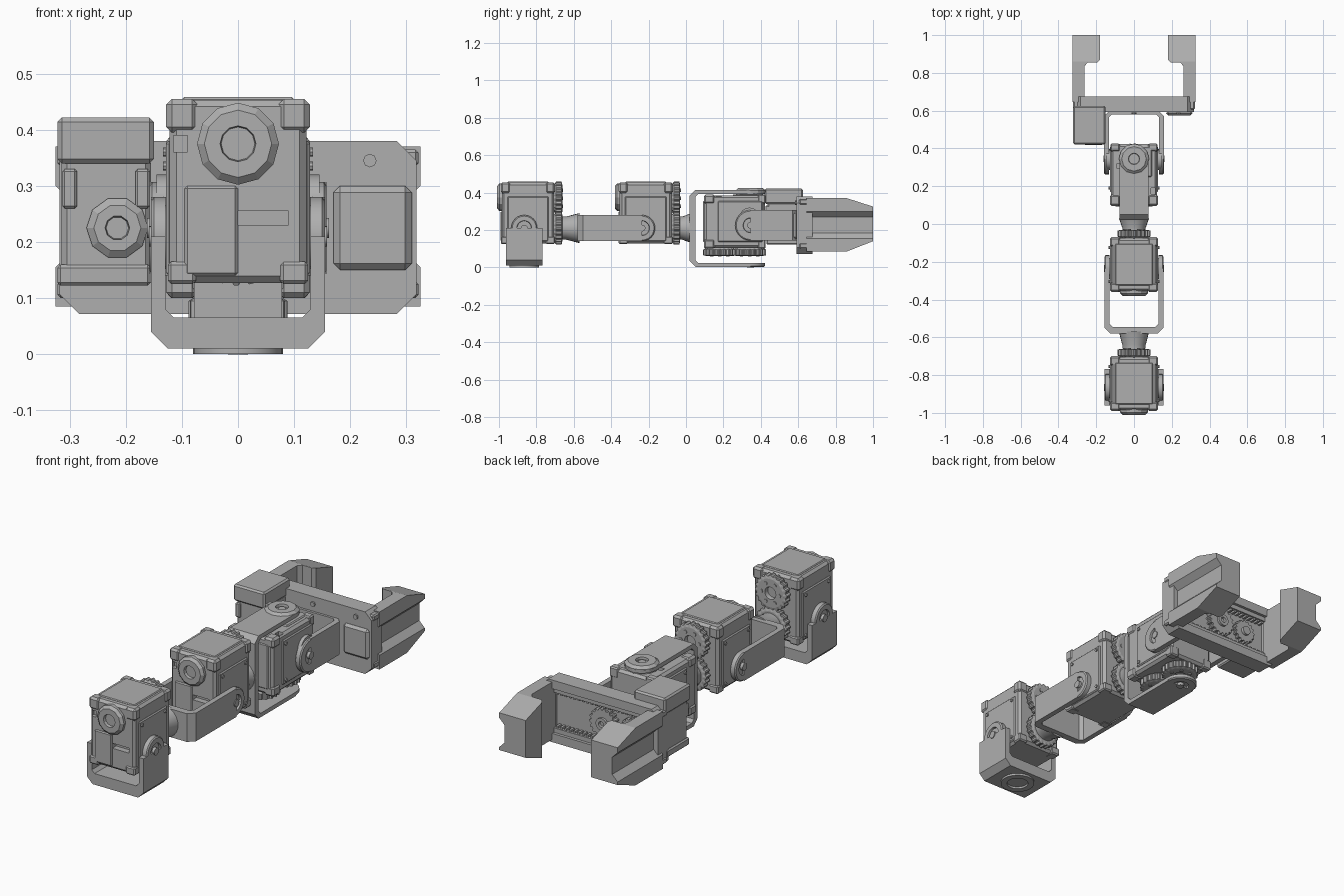
import bpy, bmesh
from math import pi, cos, sin
from mathutils import Matrix, Vector

cube = bpy.data.objects.get("Cube")
if cube:
    bpy.data.objects.remove(cube, do_unlink=True)

grey = bpy.data.materials.new("satin grey")
grey.use_nodes = True
COLOR = (0.43, 0.43, 0.43, 1)
grey.diffuse_color = COLOR
grey.node_tree.nodes["Principled BSDF"].inputs["Base Color"].default_value = COLOR


def frame(pos, x, y, z):
    """Placement whose local axes point along x, y and z."""
    rot = Matrix((Vector(x), Vector(y), Vector(z))).transposed().to_4x4()
    return Matrix.Translation(pos) @ rot


X, Y, Z = Vector((1, 0, 0)), Vector((0, 1, 0)), Vector((0, 0, 1))
WORLD = Matrix()


def finish(name, bm, M):
    bmesh.ops.recalc_face_normals(bm, faces=bm.faces)
    bm.transform(M)
    me = bpy.data.meshes.new(name)
    bm.to_mesh(me)
    bm.free()
    me.materials.append(grey)
    ob = bpy.data.objects.new(name, me)
    bpy.context.collection.objects.link(ob)
    return ob


def box(name, M, lo, hi, bevel=0.0):
    bm = bmesh.new()
    bmesh.ops.create_cube(bm, size=1)
    for v in bm.verts:
        v.co = [l + (c + 0.5) * (h - l) for c, l, h in zip(v.co, lo, hi)]
    if bevel:
        bmesh.ops.bevel(bm, geom=bm.edges[:], offset=bevel, segments=1, affect='EDGES')
    return finish(name, bm, M)


def prism(name, M, pts, lo, hi):
    """Outline in local x/y extruded along local z."""
    bm = bmesh.new()
    face = bm.faces.new([bm.verts.new((a, b, lo)) for a, b in pts])
    new = bmesh.ops.extrude_face_region(bm, geom=[face])["geom"]
    bmesh.ops.translate(bm, vec=(0, 0, hi - lo),
                        verts=[v for v in new if isinstance(v, bmesh.types.BMVert)])
    return finish(name, bm, M)


def lathe(name, M, prof, n=24, tooth=0.0):
    """Radius/height profile turned about local z; outer rings may be toothed."""
    bm = bmesh.new()
    top = max(r for r, h in prof)
    rings = []
    for r, h in prof:
        ring = []
        for i in range(n):
            k = r - (tooth if r == top and i % 4 > 1 else 0)
            a = 2 * pi * i / n
            ring.append(bm.verts.new((k * cos(a), k * sin(a), h)))
        rings.append(ring)
    for a, b in zip(rings, rings[1:]):
        for i in range(n):
            j = (i + 1) % n
            bm.faces.new((a[i], a[j], b[j], b[i]))
    bm.faces.new(rings[0])
    bm.faces.new(rings[-1])
    return finish(name, bm, M)


def boolean(ob, tool, op='DIFFERENCE'):
    mod = ob.modifiers.new("cut", 'BOOLEAN')
    mod.object, mod.operation, mod.solver = tool, op, 'EXACT'
    bpy.context.view_layer.objects.active = ob
    bpy.ops.object.modifier_apply(modifier=mod.name)
    bpy.data.objects.remove(tool, do_unlink=True)


def servo(name, M, disc_z):
    """Actuator block: origin on its side pivot, front on local -y."""
    body = box(name + "_body", M, (-.122, -.12, -.083), (.122, .16, .243), .012)
    boolean(body, box("slot_cutter", M, (.0, -.14, .02), (.09, -.09, .045)))
    boolean(body, box("port_cutter", M, (-.115, -.14, .15), (-.09, -.1, .18)))
    # front cover, feet and corner caps
    box(name + "_cover", M, (-.095, -.126, -.07), (.0, -.11, .09), .005)
    box(name + "_top_plate", M, (-.10, -.09, .23), (.10, .13, .248), .004)
    for s in (-1, 1):
        for y0 in (-.125, .115):
            box(name + "_corner_cap", M, (s * .1 - .028, y0, .185),
                (s * .1 + .028, y0 + .05, .245), .01)
            box(name + "_foot", M, (s * .1 - .025, y0, -.085), (s * .1 + .025, y0 + .05, -.045), .006)
        box(name + "_side_panel", M, (s * .122 - .006, -.09, -.07), (s * .122 + .006, .13, .17), .005)
        lathe(name + "_pivot_boss", M @ frame((s * .125, 0, 0), Y, Z, X),
              [(.055, -.02), (.055, .02)], 16)
        for y, z in ((-.07, .15), (.11, .15), (.11, -.05)):
            lathe(name + "_screw", M @ frame((s * .128, y, z), Y, Z, X), [(.008, -.006), (.008, .006)], 8)
    # round front cap with a hexagonal socket
    lathe(name + "_front_cap", M @ frame((0, -.115, disc_z), X, Z, -Y),
          [(.073, 0), (.073, .018), (.06, .03), (.032, .03), (.03, .015)], 12)
    # output gears on the back
    for z in (0, .16):
        G = M @ frame((0, .158, z), X, -Z, Y)
        lathe(name + "_gear", G, [(.07, 0), (.088, .012), (.088, .042), (.07, .046),
                                  (.03, .046), (.028, .025)], 80, .007)
        for i in range(6):
            a = i * pi / 3
            lathe(name + "_gear_bolt", G @ Matrix.Translation((.05 * cos(a), .05 * sin(a), .044)),
                  [(.009, 0), (.009, .006)], 8)


def bracket(name, M, half, depth, h, t, arm=.026, end=None):
    """Fork with its arms pivoting at the origin and its base on local -z."""
    c, i, r = .03, half - arm, end or h
    u = [(-half, 0), (-half, -depth + c), (c - half, -depth), (half - c, -depth),
         (half, c - depth), (half, 0), (i, 0), (i, t + c / 2 - depth),
         (i - c / 2, t - depth), (c / 2 - i, t - depth), (-i, t + c / 2 - depth), (-i, 0)]
    prism(name, M @ frame((0, 0, 0), X, Z, -Y), u, -h, h)
    for s in (-1, 1):
        lathe(name + "_eye", M @ frame((s * (half - arm), 0, 0), s * Y, Z, s * X),
              [(r, 0), (r, arm - .005), (r - .006, arm), (.04, arm), (.038, arm - .01),
               (.018, arm - .01), (.018, arm + .004)], 24)


def neck(name, y0, y1, z):
    lathe(name, frame((0, y0, z), X, -Z, Y), [(.062, 0), (.062, .02), (.08, y1 - y0)], 24)


# base fork and first actuator
P1 = frame((0, -.865, .21), X, Y, Z)
servo("base_servo", P1, .165)
bracket("base_fork", P1, .155, .2, .097, .055, end=.07)
lathe("base_ring", WORLD, [(.05, .03), (.05, 0), (.08, 0), (.08, .012)], 24).location.y = -.865

# middle fork and second actuator
P2 = frame((0, -.235, .21), X, Y, Z)
servo("middle_servo", P2, .165)
bracket("middle_fork", frame((0, -.235, .21), X, -Z, Y), .155, .345, .07, .035)
neck("middle_neck", -.66, -.57, .21)

# upright fork and wrist actuator
servo("wrist_servo", frame((0, .34, .265), -X, -Z, -Y), 0)
bracket("wrist_fork", frame((0, .345, .208), Z, X, Y), .205, .325, .078, .03, arm=.02)
neck("wrist_neck", -.04, .03, .21)
lathe("wrist_cap", frame((0, .345, .40), X, Y, Z),
      [(.08, 0), (.08, .012), (.065, .024), (.03, .024), (.028, .01)], 12)

# gripper fork
bracket("gripper_fork", frame((0, .345, .225), X, Z, -Y), .158, .255, .082, .02)

# gripper chassis with an open rack bay at the back
SIDE = frame((0, 0, 0), X, Z, -Y)
z0, z1, w, c = .072, .38, .318, .035
plate = prism("gripper_plate", SIDE,
              [(-w, z0 + c), (c - w, z0), (w - c, z0), (w, z0 + c),
               (w, z1 - c), (w - c, z1), (c - w, z1), (-w, z1 - c)], -.675, -.592)
boolean(plate, box("bay_cutter", WORLD, (-.27, .625, .115), (.27, .72, .337)))
box("plate_boss", WORLD, (.17, .575, .15), (.31, .60, .30), .012)
for x in (-.235, .0, .235):
    lathe("plate_bolt", frame((x, .59, .345), X, Z, -Y), [(.012, 0), (.012, .008)], 8)
for s in (-1, 1):
    for z in (.10, .335):
        box("end_clamp", WORLD, (s * .30 - .022, .605, z), (s * .30 + .022, .685, z + .03), .006)

# pinion and two racks
P = frame((0, .624, .226), X, -Z, Y)
lathe("pinion", P, [(.075, 0), (.075, .03), (.03, .03), (.03, .042), (.014, .042), (.013, .03)], 72, .01)
lathe("drive_gear", frame((-.15, .624, .226), X, -Z, Y),
      [(.06, 0), (.06, .022), (.022, .022), (.022, .036)], 64, .008)
for z, s in ((.325, -1), (.127, 1)):
    box("rack", WORLD, (-.265, .627, z - .011), (.265, .662, z + .011))
    for i in range(22):
        x = -.25 + i * .0238
        box("rack_tooth", WORLD, (x - .006, .627, z + s * .014 - .007),
            (x + .006, .655, z + s * .014 + .007))

# drive motor beside the fork
box("motor_body", WORLD, (-.315, .435, .125), (-.155, .61, .35), .01)
box("motor_hood", WORLD, (-.322, .42, .34), (-.15, .625, .422), .008)
box("motor_foot", WORLD, (-.322, .43, .122), (-.155, .61, .16), .006)
lathe("motor_cap", frame((-.215, .437, .225), X, Z, -Y),
      [(.055, 0), (.055, .01), (.042, .02), (.022, .02), (.02, .008)], 10)
for x in (-.30, -.17):
    box("motor_lug", WORLD, (x - .013, .425, .26), (x + .013, .45, .33), .004)

# mirrored jaws: hooked outline, tapered tip, grooved outer face
for s, side in ((1, "left"), (-1, "right")):
    hook = [(.325, .645), (.325, 1), (.18, 1), (.18, .87), (.195, .855),
            (.245, .855), (.262, .835), (.262, .645)]
    jaw = prism(side + "_jaw", WORLD, [(s * a, b) for a, b in hook], .085, .37)
    taper = [(.6, .085), (.86, .085), (1, .14), (1, .325), (.86, .37), (.6, .37)]
    boolean(jaw, prism("taper_tool", frame((0, 0, 0), Y, Z, X), taper, -.4, .4), 'INTERSECT')
    groove = [(.34, .14), (.295, .185), (.295, .27), (.34, .315)]
    boolean(jaw, prism("groove_tool", SIDE, [(s * a, b) for a, b in groove], -1.1, -.5))

# smooth the turned parts, keeping their edges crisp
bpy.ops.object.select_all(action='DESELECT')
for ob in bpy.context.collection.objects:
    if ob.type == 'MESH' and any(k in ob.name for k in ("eye", "neck", "ring", "boss")):
        ob.select_set(True)
        bpy.context.view_layer.objects.active = ob
bpy.ops.object.shade_smooth_by_angle(angle=0.5)
